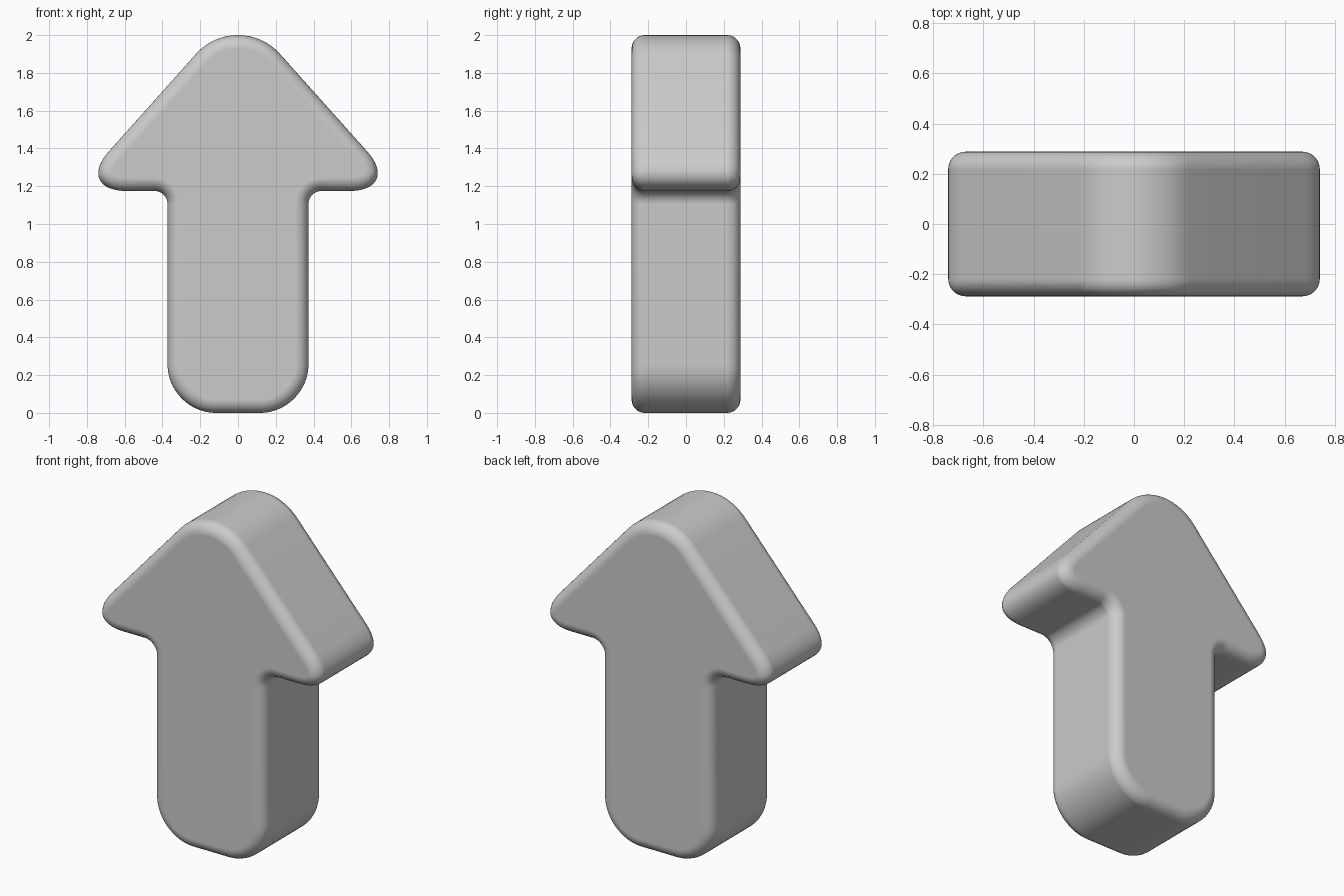
import bpy, bmesh, math
from mathutils import Vector

if "Cube" in bpy.data.objects:
    bpy.data.objects.remove(bpy.data.objects["Cube"])

HALF_DEPTH = 0.288
RIM = 0.07


def rounded(prev, corner, nxt, dist, k, steps):
    """Cubic curve replacing a sharp corner of the outline."""
    u, v = (prev - corner).normalized(), (nxt - corner).normalized()
    a, d = corner + u * dist, corner + v * dist
    b, c = a.lerp(corner, k), d.lerp(corner, k)
    pts = []
    for i in range(steps + 1):
        t = i / steps
        s = 1 - t
        pts.append(a * s**3 + b * 3 * s * s * t + c * 3 * s * t * t + d * t**3)
    return pts


# Sharp right half of the outline: x, z, rounding distance, roundness
right = [(0.373, 0.0, 0.255, 0.54), (0.373, 1.175, 0.07, 0.55),
         (0.871, 1.175, 0.28, 0.545)]
apex = [(0.0, 2.149, 0.333, 0.533)]
left = [(-x, z, d, k) for x, z, d, k in reversed(right)]
corners = right + apex + left

outline = []
for i, (x, z, d, k) in enumerate(corners):
    p, n = corners[i - 1], corners[(i + 1) % len(corners)]
    outline += rounded(Vector(p[:2]), Vector((x, z)), Vector(n[:2]), d, k, 16)

# Extrude the outline through the depth
bm = bmesh.new()
face = bm.faces.new([bm.verts.new((p.x, -HALF_DEPTH, p.y)) for p in outline])
ext = bmesh.ops.extrude_face_region(bm, geom=[face], use_keep_orig=True)
new_verts = [g for g in ext["geom"] if isinstance(g, bmesh.types.BMVert)]
bmesh.ops.translate(bm, verts=new_verts, vec=(0, 2 * HALF_DEPTH, 0))
bmesh.ops.recalc_face_normals(bm, faces=bm.faces[:])
mesh = bpy.data.meshes.new("arrow_block")
bm.to_mesh(mesh)
bm.free()
arrow = bpy.data.objects.new("arrow_block", mesh)
bpy.context.collection.objects.link(arrow)

# Soft rims around the front and back faces
bpy.context.view_layer.objects.active = arrow
arrow.select_set(True)
bpy.ops.object.shade_smooth_by_angle(angle=math.radians(40))
bevel = arrow.modifiers.new("soft_rim", 'BEVEL')
bevel.width = RIM
bevel.segments = 8
bevel.limit_method = 'ANGLE'
bevel.angle_limit = math.radians(60)
bevel.use_clamp_overlap = False
bevel.harden_normals = True
